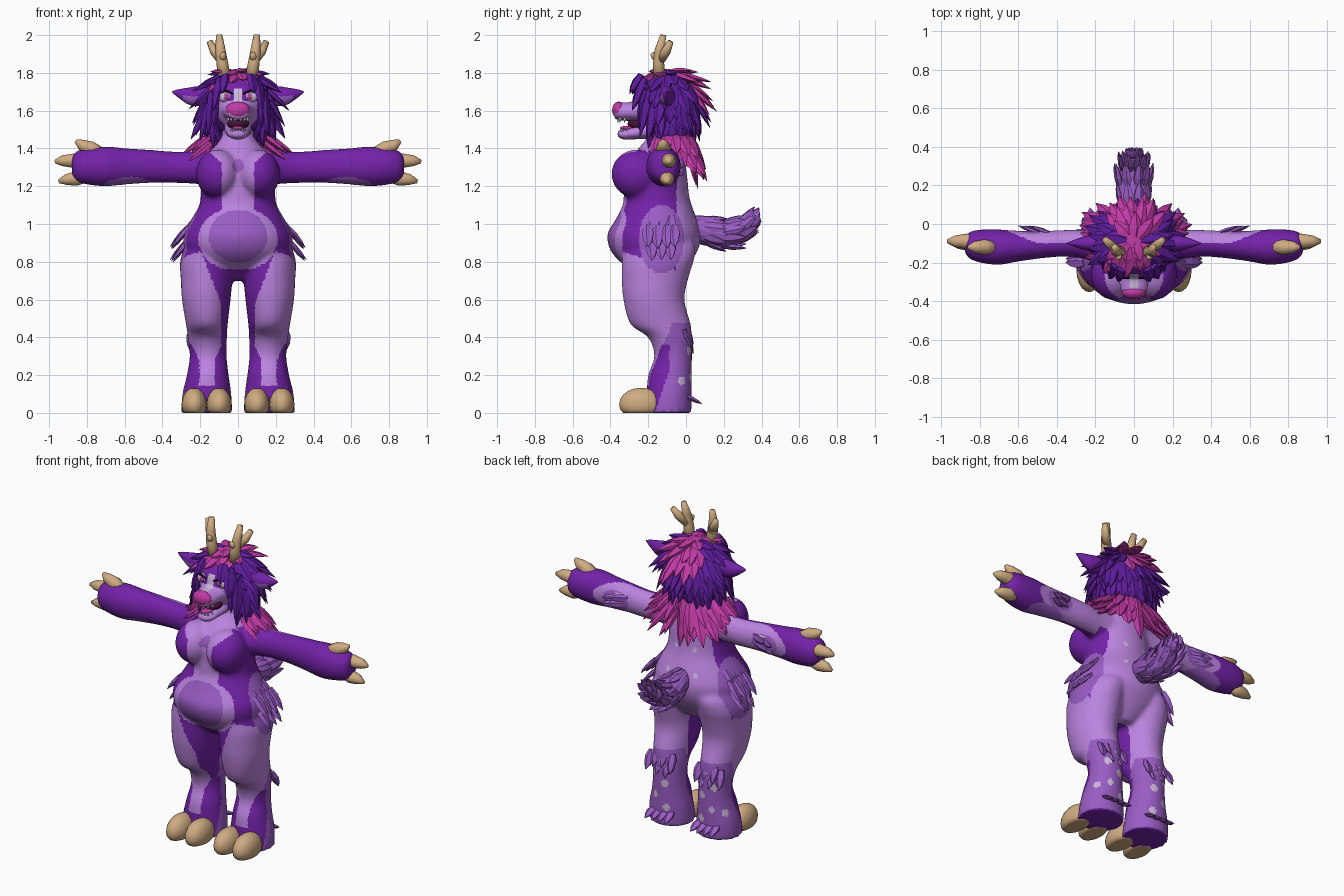
import bpy, bmesh, math, random
from mathutils import Vector, Matrix

if "Cube" in bpy.data.objects:
    bpy.data.objects.remove(bpy.data.objects["Cube"])

random.seed(4)
PALETTE = [("dark purple fur", "7322A8"), ("hair purple", "5E1C9C"), ("light lilac fur", "BC84E0"),
           ("medium violet fur", "9A5CC4"), ("magenta", "C23AA6"), ("tan horn", "D0AC82"),
           ("pale lavender", "CDB9DA"), ("black lash", "1C0A24"), ("dark mouth", "4A1038"),
           ("white", "EEEAF0")]
DARK, HAIR, LIGHT, MID, PINK, TAN, PALE, BLACK, MOUTH, WHITE = range(10)


def linear(h):
    v = [int(h[i:i + 2], 16) / 255 for i in (0, 2, 4)]
    return [c / 12.92 if c < 0.04 else ((c + 0.055) / 1.055) ** 2.4 for c in v] + [1]


mats = []
for label, code in PALETTE:
    m = bpy.data.materials.new(label)
    m.diffuse_color = linear(code)
    m.use_nodes = True
    m.node_tree.nodes["Principled BSDF"].inputs["Base Color"].default_value = m.diffuse_color
    mats.append(m)


def finish(name, bm, smooth=True):
    bmesh.ops.recalc_face_normals(bm, faces=bm.faces[:])
    me = bpy.data.meshes.new(name)
    bm.to_mesh(me)
    bm.free()
    for m in mats:
        me.materials.append(m)
    if smooth:
        me.shade_smooth()
    ob = bpy.data.objects.new(name, me)
    bpy.context.collection.objects.link(ob)
    return ob


def skin(bm, rings, mat):
    n = len(rings[0])
    faces = [bm.faces.new((a[i], a[(i + 1) % n], b[(i + 1) % n], b[i]))
             for a, b in zip(rings, rings[1:]) for i in range(n)]
    faces += [bm.faces.new(rings[0][::-1]), bm.faces.new(rings[-1])]
    for f in faces:
        f.material_index = mat


def loft(bm, axis, rows, s=1, mat=DARK, n=28, steps=4):
    """Smooth loft of ellipses; each row is (position, centre 1, centre 2, radius 1, radius 2)."""
    place = {"X": lambda a, u, v: (s * a, u, v), "Y": lambda a, u, v: (s * u, a, v),
             "Z": lambda a, u, v: (s * u, v, a)}[axis]
    rows = [Vector(r) for r in rows]
    dense = []
    for i in range(len(rows) - 1):
        p0, p1, p2, p3 = rows[max(i - 1, 0)], rows[i], rows[i + 1], rows[min(i + 2, len(rows) - 1)]
        for k in range(steps):
            t = k / steps
            dense.append(0.5 * (2 * p1 + (p2 - p0) * t + (2 * p0 - 5 * p1 + 4 * p2 - p3) * t * t
                                + (3 * p1 - p0 - 3 * p2 + p3) * t ** 3))
    dense.append(rows[-1])
    skin(bm, [[bm.verts.new(place(r[0], r[1] + r[3] * math.cos(a), r[2] + r[4] * math.sin(a)))
               for a in (2 * math.pi * k / n for k in range(n))] for r in dense], mat)


def path_tube(bm, pts, radii, mat, out=(0, 0, 1), flat=1.0, n=8):
    pts, out, rings = [Vector(p) for p in pts], Vector(out), []
    for i, (p, r) in enumerate(zip(pts, radii)):
        t = (pts[min(i + 1, len(pts) - 1)] - pts[max(i - 1, 0)]).normalized()
        side = t.cross(out).normalized()
        o = side.cross(t)
        rings.append([bm.verts.new(p + r * (math.cos(a) * side + flat * math.sin(a) * o))
                      for a in (2 * math.pi * k / n for k in range(n))])
    skin(bm, rings, mat)


def spike(bm, root, d, out, length, w, mat):
    """Flattened tapering lock of fur or hair."""
    d = Vector(d).normalized() * length
    pts = [Vector(root) + d * t for t in (0, 0.35, 0.7, 1)]
    path_tube(bm, pts, (0.7 * w, w, 0.7 * w, 0.04 * w), mat, out, 0.45, 5)


def ball(bm, c, r, mat, seg=20):
    res = bmesh.ops.create_uvsphere(bm, u_segments=seg, v_segments=seg // 2, radius=1,
                                    matrix=Matrix.Translation(c) @ Matrix.Diagonal((*r, 1)))
    for f in {f for v in res["verts"] for f in v.link_faces}:
        f.material_index = mat


def fuse(ob, voxel, soften, rule):
    """Merge overlapping volumes into one skin, then colour its faces by rule."""
    md = ob.modifiers.new("fuse", "REMESH")
    md.mode, md.voxel_size = "VOXEL", voxel
    sm = ob.modifiers.new("soften", "SMOOTH")
    sm.factor, sm.iterations = 0.5, soften
    me = bpy.data.meshes.new_from_object(ob.evaluated_get(bpy.context.evaluated_depsgraph_get()))
    ob.modifiers.clear()
    ob.data = me
    me.materials.clear()
    for m in mats:
        me.materials.append(m)
    for p in me.polygons:
        p.material_index = rule(abs(p.center.x), p.center.y, p.center.z, p.normal)
    me.shade_smooth()


def oval(u, v, cu, cv, ru, rv):
    return ((u - cu) / ru) ** 2 + ((v - cv) / rv) ** 2 < 1


# Body: torso, breasts, arms and legs
bm = bmesh.new()
torso = [(.70, -.24, -.05, .08), (.76, -.30, 0, .19), (.82, -.37, .04, .265), (.88, -.408, .07, .288),
         (.95, -.415, .08, .285), (1.02, -.375, .06, .25), (1.1, -.335, .03, .205), (1.16, -.33, .015, .197),
         (1.22, -.325, .01, .195), (1.3, -.315, 0, .195), (1.36, -.285, -.005, .175), (1.42, -.235, -.02, .115),
         (1.47, -.20, -.03, .085), (1.55, -.20, -.04, .08)]
loft(bm, "Z", [(z, 0, (f + b) / 2, rx, (b - f) / 2) for z, f, b, rx in torso], n=40)
for s in (1, -1):
    ball(bm, (s * .108, -.26, 1.265), (.115, .135, .13), DARK, 28)
    loft(bm, "X", [(.1, -.12, 1.3, .09, .1), (.2, -.115, 1.3, .08, .09), (.32, -.1, 1.3, .07, .083),
                   (.45, -.105, 1.305, .07, .087), (.6, -.115, 1.305, .08, .097), (.7, -.12, 1.305, .092, .106),
                   (.8, -.115, 1.305, .086, .096), (.86, -.11, 1.305, .066, .078), (.88, -.11, 1.305, .03, .04)], s)
    loft(bm, "Z", [(0, .165, -.1, .135, .13), (.1, .165, -.09, .13, .12), (.2, .16, -.085, .111, .116),
                   (.3, .158, -.068, .098, .1), (.4, .162, -.085, .104, .116), (.47, .165, -.135, .111, .16),
                   (.6, .168, -.17, .129, .162), (.72, .166, -.163, .138, .178), (.8, .166, -.15, .141, .19),
                   (.88, .15, -.14, .13, .19), (.95, .13, -.13, .09, .13)], s)
SPOTS = [Vector(p) for p in ((.12, .03, .12), (.2, .03, .19), (.13, .03, .27), (.21, .02, .33), (.15, .03, .4),
                             (.26, -.02, .17), (.1, .06, 1.02), (.17, .02, 1.08),
                             (.07, .02, 1.16), (.5, -.04, 1.33), (.55, -.04, 1.29))]


def body_rule(x, y, z, n):
    p = Vector((x, y, z))
    if any((p - q).length < .022 for q in SPOTS):
        return PALE
    if x > .21 and z > 1.15:                                   # arms
        if oval(x, z, .52, 1.3, .09, .055) and n.y > 0 or oval(x, z, .58, 1.2, .13, .05) and y > -.18:
            return MID
        return LIGHT if y > -.10 and x < .5 + (y + .1) * 2.5 else DARK
    if z < .015 and n.z < -.5:                                 # soles
        return DARK
    if z < .48:                                                # lower legs
        edge = -.07 - (.48 - z) * .4 if z > .36 else -.09 - .35 * max(0, .22 - z)
        if y > edge:
            return MID
        if z < .36:
            return LIGHT if z > .14 and abs(x - .165) < .04 + max(0, z - .28) * .5 and n.y < -.1 else DARK
    if y < -.2 and z > .76 and n.y < 0:                        # belly and chest
        if oval(x, z, 0, .935, .155, .14) or oval(x, z, 0, 1.31, .03, .035):
            return MID
        if oval(x, z, 0, .92, .21, .17) or z > 1 and x < .085 + max(0, z - 1.32) * 1.1:
            return LIGHT
    if x > .16 and oval(y, z, -.13, .92, .12, .18):            # hip patch
        return MID
    if z > 1.39 or y > -.05:                                   # neck and back
        return LIGHT
    if z < .86 - (y + .35) * .35:                              # thighs
        return DARK if y < -.1 and x < .09 + max(0, z - .58) * .38 else LIGHT
    return DARK


fuse(finish("body", bm), .0115, 9, body_rule)

# Toes and claws
bm = bmesh.new()
for s in (1, -1):
    for x in (.1, .232):
        ball(bm, (s * x, -.238, .045), (.067, .116, .088), TAN)
    for pts in ([(.72, -.12, 1.37), (.78, -.12, 1.40), (.83, -.12, 1.42), (.86, -.12, 1.44)],
                [(.82, -.09, 1.33), (.87, -.09, 1.335), (.93, -.09, 1.335), (.97, -.09, 1.33)],
                [(.81, -.1, 1.25), (.86, -.1, 1.24), (.91, -.1, 1.235), (.95, -.1, 1.225)]):
        path_tube(bm, [(s * x, y, z) for x, y, z in pts], (.034, .04, .03, .01), TAN, n=10)
for v in bm.verts:
    v.co.z = max(v.co.z, 0)
finish("toes_and_claws", bm)

# Head with upper muzzle and open lower jaw
bm = bmesh.new()
ball(bm, (0, -.15, 1.64), (.14, .13, .15), DARK, 32)
loft(bm, "Y", [(-.2, 0, 1.61, .095, .075), (-.28, 0, 1.597, .08, .052), (-.34, 0, 1.595, .07, .048),
               (-.378, 0, 1.595, .052, .038)])
loft(bm, "Y", [(-.18, 0, 1.5, .075, .05), (-.28, 0, 1.482, .06, .034), (-.33, 0, 1.473, .05, .026),
               (-.362, 0, 1.478, .03, .016)])


def head_rule(x, y, z, n):
    if x < .02 and 1.63 < z < 1.72 and y < -.2:
        return PALE
    return LIGHT if y < -.2 and z < 1.655 and x < .1 else DARK


fuse(finish("head", bm), .009, 5, head_rule)

# Face: nose, mouth, tongue, teeth, eyes
bm = bmesh.new()
ball(bm, (0, -.355, 1.603), (.064, .036, .045), PINK)
ball(bm, (0, -.25, 1.53), (.058, .06, .033), MOUTH)
ball(bm, (0, -.305, 1.508), (.032, .045, .012), PINK)
for s in (1, -1):
    for x, y in ((.015, -.36), (.036, -.35), (.052, -.325)):
        path_tube(bm, [(s * x, y, 1.56), (s * x, y, 1.535)], (.008, .001), WHITE, (0, 1, 0), n=6)
        path_tube(bm, [(s * x * .7, y + .015, 1.49), (s * x * .7, y + .015, 1.51)], (.007, .001), WHITE, (0, 1, 0), n=6)
    ball(bm, (s * .068, -.252, 1.674), (.04, .024, .029), PALE)
    ball(bm, (s * .062, -.27, 1.674), (.013, .01, .018), PINK, 12)
    path_tube(bm, [(s * .025, -.282, 1.69), (s * .068, -.278, 1.706), (s * .112, -.245, 1.69)],
              (.004, .008, .004), BLACK, n=6)
finish("face", bm)

# Ears
bm = bmesh.new()
for s in (1, -1):
    loft(bm, "X", [(.12, -.1, 1.68, .03, .03), (.2, -.1, 1.677, .042, .052), (.26, -.1, 1.677, .035, .045),
                   (.32, -.1, 1.692, .014, .02), (.35, -.1, 1.7, .002, .002)], s)
for f in bm.faces:
    c = f.calc_center_median()
    if c.y < -.115 and c.z < 1.68 and abs(c.x) < .29:
        f.material_index = MID
finish("ears", bm)

# Antlers
bm = bmesh.new()
for s in (1, -1):
    for pts, r in (([(.07, -.14, 1.76), (.083, -.145, 1.85), (.093, -.14, 1.92), (.1, -.12, 2.0)], (.034, .031, .027, .017)),
                   ([(.088, -.135, 1.87), (.125, -.105, 1.915), (.15, -.082, 1.965)], (.026, .025, .016)),
                   ([(.083, -.145, 1.87), (.08, -.168, 1.888), (.078, -.18, 1.905)], (.02, .018, .011))):
        path_tube(bm, [(s * x, y, z) for x, y, z in pts], r, TAN, (0, 1, 0) if r[0] > .03 else (1, 0, 0), n=10)
finish("antlers", bm)

# Hair: cap, tiers of locks, front curtains, magenta collar
bm = bmesh.new()
C, R = Vector((0, -.09, 1.64)), Vector((.165, .135, .18))
ball(bm, C, R, HAIR, 28)
for f in bm.faces:
    c = f.calc_center_median()
    if abs(c.x) < .05 and c.z > 1.72:
        f.material_index = PINK
for phi, step, length in ((78, 40, .13), (58, 18, .17), (38, 14, .19), (18, 12, .21), (-2, 11, .21), (-24, 12, .19)):
    a = -180 + step / 2
    while a < 180:
        az, el = math.radians(a + random.uniform(-4, 4)), math.radians(phi + random.uniform(-5, 5))
        out = Vector((math.cos(el) * math.sin(az), math.cos(el) * math.cos(az), math.sin(el)))
        p = C + out * R
        down = Vector((0, 0, -1)) + out * out.z
        if abs(a) < 125 or phi > 50:
            ln = length * random.uniform(.8, 1.1) * (.75 if abs(a) > 140 else 1)
            mat = PINK if abs(p.x) < (.04 if phi > 70 else .07) and p.z > 1.73 else HAIR
            lift = random.uniform(.05, .2) if phi < 30 else random.uniform(.08, .26)
            spike(bm, p - out * .008, down.normalized() + out * lift, out, ln, .038, mat)
        a += step
for s in (1, -1):
    for x, y, z, tx, ty, tz in ((.07, -.235, 1.79, .085, -.3, 1.69), (.1, -.22, 1.77, .13, -.285, 1.6),
                                (.125, -.21, 1.74, .125, -.25, 1.5), (.14, -.19, 1.72, .16, -.245, 1.46),
                                (.15, -.17, 1.66, .2, -.2, 1.44), (.155, -.13, 1.62, .25, -.13, 1.45),
                                (.14, -.17, 1.6, .13, -.2, 1.4)):
        d = Vector((s * (tx - x), ty - y, tz - z))
        spike(bm, (s * x, y, z), d, (s * x, -.1, 0), d.length, .036, HAIR)
for z, count, ln in ((1.47, 13, .17), (1.43, 15, .19), (1.39, 11, .15)):
    for i in range(count):
        a = math.radians(-115 + 230 * i / (count - 1))
        out = Vector((math.sin(a), math.cos(a) * .6, 0)).normalized()
        p = Vector((.155 * math.sin(a), -.09 + .11 * math.cos(a), z))
        d = out * (.15 + 1.05 * abs(math.sin(a))) + Vector((0, 0, -.85))
        spike(bm, p, d, out, ln * random.uniform(.85, 1.1) * (1 + .2 * math.cos(a)), .04, PINK)
finish("hair", bm, False)

# Tail core and fur
bm = bmesh.new()
TAIL = [(.02, 0, .98, .05, .06), (.1, 0, .965, .08, .075), (.2, 0, .945, .09, .075), (.28, 0, .955, .07, .06),
        (.35, 0, 1.01, .035, .035), (.39, 0, 1.05, .006, .008)]
loft(bm, "Y", TAIL, 1, MID, 16, 3)
for (y, _, z, rx, rz), (y2, _, z2, _, _) in zip(TAIL[:-1], TAIL[1:]):
    for k in range(10):
        a = 2 * math.pi * (k + random.random() * .6) / 10
        out = Vector((math.cos(a), 0, math.sin(a)))
        d = Vector((0, y2 - y, z2 - z)).normalized() + out * .2
        spike(bm, (rx * out.x * .9, y, z + rz * out.z * .9), d, out, min(.12, .41 - y), .03, MID)
finish("tail", bm, False)

# Fur tufts on hips, elbows, knees and heels
bm = bmesh.new()
for s in (1, -1):
    for z, ys in ((1.04, (-.18, -.13, -.08)), (.99, (-.2, -.15, -.1, -.06)), (.92, (-.18, -.13, -.08))):
        for y in ys:
            spike(bm, (s * (.215 if z > 1 else .26), y, z), (s * (.65 + random.random() * .3), 0, -1),
                  (s, 0, .3), .15, .034, MID)
    for x, z in ((.44, 1.33), (.46, 1.29), (.49, 1.32), (.5, 1.28)):
        spike(bm, (s * x, -.045, z), (s * 1, .35, -.1), (0, 1, 0), .11, .026, MID)
    for x, z in ((.1, .45), (.15, .48), (.2, .47), (.24, .44), (.13, .42), (.18, .43)):
        spike(bm, (s * x, -.01, z), (s * (x - .165) * 2, .45, -1), (0, 1, 0), .12, .034, MID)
    for x in (.1, .14, .18, .22):
        spike(bm, (s * x, .0, .09), (s * (x - .165) * 2, 1, -.5), (0, .5, 1), .095, .03, MID)
finish("fur_tufts", bm, False)
